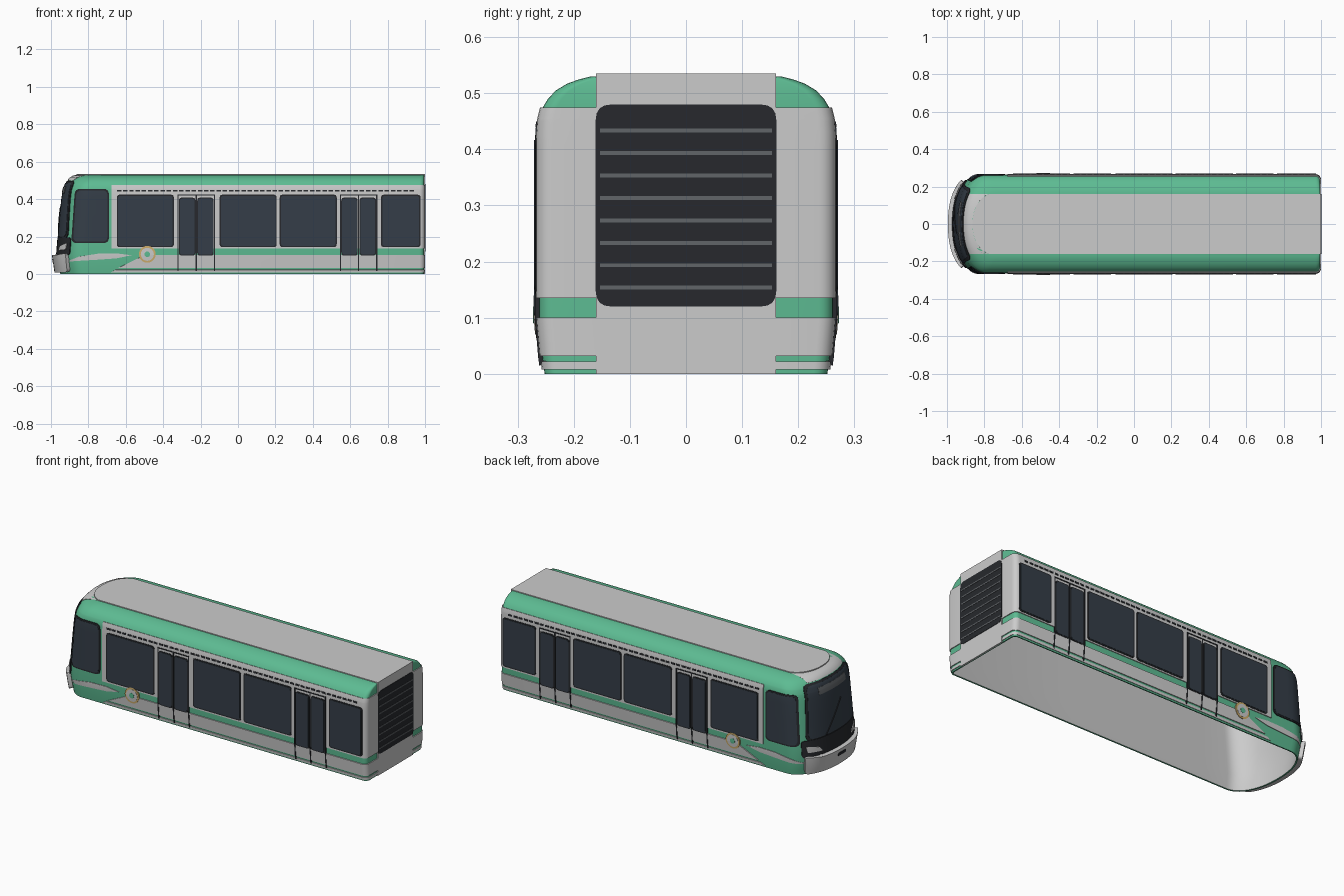
import bpy, bmesh, math
from mathutils import Vector

if "Cube" in bpy.data.objects:
    bpy.data.objects.remove(bpy.data.objects["Cube"])

WIDTH = [(0, .252), (.03, .256), (.1, .262), (.43, .262), (.455, .260), (.475, .255), (.49, .246),
         (.505, .232), (.517, .212), (.525, .19), (.53, .17)]
NOSE = [(0, -.95), (.1, -.965), (.2, -.957), (.3, -.948), (.4, -.938), (.45, -.93), (.48, -.92),
        (.505, -.905), (.517, -.894), (.525, -.88), (.53, -.86)]
ZS = sorted({z for z, _ in WIDTH + NOSE})
D, P, REAR, R = .14, 2.2, .995, .025          # nose depth and roundness, rear plane, rear corner radius
CORNER = REAR - R
ARC = R * math.pi / 2


def mat(name, c):
    m = bpy.data.materials.new(name)
    m.diffuse_color = (*c, 1)
    m.use_nodes = True
    m.node_tree.nodes["Principled BSDF"].inputs["Base Color"].default_value = m.diffuse_color
    return m


GREEN = mat("green", (.11, .50, .29))
BLACK = mat("black", (.02, .022, .026))
GLASS = mat("glass", (.035, .048, .065))
SLAT = mat("slat_grey", (.12, .13, .14))
GOLD = mat("gold", (.62, .42, .15))
GREY = mat("grey", (.68, .68, .68))


def lerp(t, z):
    for (a, p), (b, q) in zip(t, t[1:]):
        if z <= b:
            return p + (q - p) * max(0, z - a) / (b - a)
    return t[-1][1]


# Surface maps: 2D coordinates on the skin -> 3D
def side(s, z, off):
    w, n = lerp(WIDTH, z), lerp(NOSE, z)
    if s <= CORNER:
        t = min(1, max(0, (n + D - s) / D))
        return Vector((s, -w * (1 - t ** P) ** (1 / P) - off, z))
    if s < CORNER + ARC:
        a = (s - CORNER) / R
        return Vector((CORNER + (R + off) * math.sin(a), -(w - R + (R + off) * math.cos(a)), z))
    return Vector((REAR + off, -(w - R - (s - CORNER - ARC)), z))


def front(u, z, off):
    t = min(1, abs(u) / lerp(WIDTH, z))
    return Vector((lerp(NOSE, z) + D * (1 - (1 - t ** P) ** (1 / P)) - off, -u, z))


def rear(u, z, off):
    return Vector((REAR + off, u, z))


def roof(u, v, off):
    return Vector((u, v, .53 + off))


# 2D shapes
def box(a, b, c, d):
    return [(a, c), (b, c), (b, d), (a, d)]


def rounded(pts, r, n=4):
    out = []
    for i, p in enumerate(pts):
        p = Vector(p)
        a = p + (Vector(pts[i - 1]) - p).normalized() * r
        b = p + (Vector(pts[(i + 1) % len(pts)]) - p).normalized() * r
        for k in range(n + 1):
            t = k / n
            out.append(tuple(a * (1 - t) ** 2 + p * 2 * t * (1 - t) + b * t * t))
    return out


def disc(x, z, r, n=28):
    return [(x + r * math.cos(i * math.tau / n), z + r * math.sin(i * math.tau / n)) for i in range(n)]


def panel(name, polys, surf, off, material, mirror=False, thick=None):
    """Cut flat outlines finely, wrap them on the skin and thicken them inwards."""
    bm = bmesh.new()
    for pts in polys:
        area = sum(a[0] * b[1] - b[0] * a[1] for a, b in zip(pts, pts[1:] + pts[:1]))
        pts = pts if area > 0 else pts[::-1]
        bm.faces.new([bm.verts.new((p[0], p[1], 0)) for p in pts])
    if surf in (side, front):
        step = .03
        us = [i * step for i in range(-32, 33)] if surf is front else [-.96 + i * step for i in range(10)]
        if surf is side:
            us += [CORNER + ARC * i / 5 for i in range(6)]
        cuts = [((u, 0, 0), (1, 0, 0)) for u in us] + [((0, z, 0), (0, 1, 0)) for z in ZS]
        for co, no in cuts:
            bmesh.ops.bisect_plane(bm, geom=bm.verts[:] + bm.edges[:] + bm.faces[:], dist=1e-5,
                                   plane_co=co, plane_no=no)
    for v in bm.verts:
        v.co = surf(v.co.x, v.co.y, off)
    ob = finish(name, bm, material)
    m = ob.modifiers.new("thickness", 'SOLIDIFY')
    m.thickness, m.offset = thick or off + .003, -1
    if mirror:
        ob.modifiers.new("mirror", 'MIRROR').use_axis = (False, True, False)
    return ob


def finish(name, bm, material):
    me = bpy.data.meshes.new(name)
    bm.to_mesh(me)
    bm.free()
    ob = bpy.data.objects.new(name, me)
    bpy.context.collection.objects.link(ob)
    if material:
        me.materials.append(material)
    return ob


# Body shell: stacked rounded outlines, open underneath
bm = bmesh.new()
rings = []
for z in ZS:
    w, n = lerp(WIDTH, z), lerp(NOSE, z)
    half = []
    for i in range(17):
        a = math.pi / 2 * i / 16
        half.append((n + D * (1 - abs(math.cos(a)) ** (2 / P)), -w * math.sin(a) ** (2 / P)))
    half += [side(s, z, 0)[:2] for s in [-.67, .2] + [CORNER + ARC * i / 5 for i in range(6)]]
    loop = half + [(x, -y) for x, y in half[:0:-1]]
    rings.append([bm.verts.new((x, y, z)) for x, y in loop])
for a, b in zip(rings, rings[1:]):
    for i in range(len(a)):
        j = (i + 1) % len(a)
        bm.faces.new((a[i], a[j], b[j], b[i]))
bm.faces.new(rings[-1])
body = finish("body_shell", bm, GREEN)
body.data.materials.append(GREY)
m = body.modifiers.new("thickness", 'SOLIDIFY')
m.thickness, m.offset, m.material_offset = .008, -1, 1

# Grey cladding on the sides, wrapped round the rear corners
END = CORNER + ARC + .262 - R - .16
panel("upper_side_panel", [box(-.675, END, .135, .475)], side, .005, GREY, True)
panel("lower_side_panel", [[(-.64, .032), (END, .032), (END, .1), (-.5, .1)]], side, .005, GREY, True)
panel("skirt_strip", [[(-.68, .008), (END, .008), (END, .022), (-.655, .022)]], side, .004, GREY, True)
panel("nose_swoosh", [[(-.92, .065), (-.85, .093), (-.75, .108), (-.65, .11), (-.57, .1), (-.65, .083),
                       (-.75, .076), (-.85, .07)]], side, .003, GREY, True)

# Roof, its front edge and the rear panel
edge = [front(u * .16 / 8, .53, .003) for u in range(8, -9, -1)]
panel("roof_panel", [[(p.x, p.y) for p in edge] + [(1, .16), (1, -.16)]], roof, .005, GREY)
panel("roof_front_edge", [box(-.16, .16, .5, .53)], front, .004, GREY)
panel("rear_panel", [box(-.16, .16, 0, .535)], rear, .005, GREY)
panel("rear_grille", [rounded(box(-.161, .161, .12, .48), .028)], rear, .007, BLACK)
panel("grille_slats", [box(-.153, .153, .15 + i * .04, .157 + i * .04) for i in range(8)], rear, .0085, SLAT)

# Side windows with dark frames
wins = [(-.648, -.343), (-.098, .207), (.223, .528), (.765, .975)]
panel("window_frames", [rounded(box(a, b, .143, .424), .016) for a, b in wins], side, .007, BLACK, True)
panel("window_glass", [rounded(box(a + .007, b - .007, .15, .417), .013) for a, b in wins],
      side, .0085, GLASS, True)
cab = [(-.892, .165), (-.69, .165), (-.69, .455), (-.872, .455)]
panel("cab_window_frame", [rounded(cab, .03)], side, .005, BLACK, True)
panel("cab_window_glass", [rounded([(-.882, .173), (-.698, .173), (-.698, .447), (-.864, .447)], .028)],
      side, .0065, GLASS, True)

# Double doors: seams and glass
seams, dframe, dglass = [], [], []
for c in (-.223, .645):
    seams += [box(c + k - .003, c + k + .003, .015, .424) for k in (-.097, 0, .097)]
    seams.append(box(c - .1, c + .1, .42, .426))
    for k in (-.049, .049):
        dframe.append(rounded(box(c + k - .044, c + k + .044, .098, .408), .016))
        dglass.append(rounded(box(c + k - .039, c + k + .039, .104, .402), .014))
panel("door_seams", seams, side, .0075, BLACK, True)
panel("door_window_frames", dframe, side, .007, BLACK, True)
panel("door_window_glass", dglass, side, .0085, GLASS, True)

# Dashed vent row and round ornaments
panel("vent_row", [box(-.648 + i * .0333, -.624 + i * .0333, .44, .45) for i in range(48)],
      side, .007, BLACK, True)
for name, r, o, c in (("ornament_ring", .045, .008, GOLD), ("ornament_face", .035, .0095, GREY),
                      ("ornament_centre", .015, .011, GREEN)):
    panel(name, [disc(-.485, .105, r)], side, o, c, True)

# Front: windscreen, dark mask, lamps, bumper, wiper
panel("windscreen_frame", [rounded([(-.215, .19), (.215, .19), (.195, .497), (-.195, .497)], .035)],
      front, .005, BLACK)
panel("windscreen_glass", [rounded([(-.203, .2), (.203, .2), (.184, .487), (-.184, .487)], .032)],
      front, .007, GLASS)
panel("route_display", [box(-.12, .12, .43, .468)], front, .009, SLAT)
panel("wiper", [[(-.1, .2), (-.094, .2), (.05, .36), (.045, .362)]], front, .011, BLACK)
panel("front_mask", [rounded(box(-.235, .235, .1, .195), .015)], front, .008, BLACK)
panel("headlamp", [rounded([(.13, .125), (.215, .13), (.22, .165), (.15, .15)], .008)],
      front, .013, GREY, True)
panel("front_bumper", [rounded([(-.225, .008), (.225, .008), (.238, .11), (.15, .1), (-.15, .1), (-.238, .11)],
                               .015)], front, .03, GREY, False, .028)
panel("bumper_slot", [rounded(box(-.035, .035, .062, .08), .006)], front, .032, BLACK, False, .006)

# Apply modifiers and shade
bpy.ops.object.select_all(action='SELECT')
bpy.context.view_layer.objects.active = body
bpy.ops.object.convert(target='MESH')
bpy.ops.object.shade_smooth_by_angle(angle=math.radians(32))
